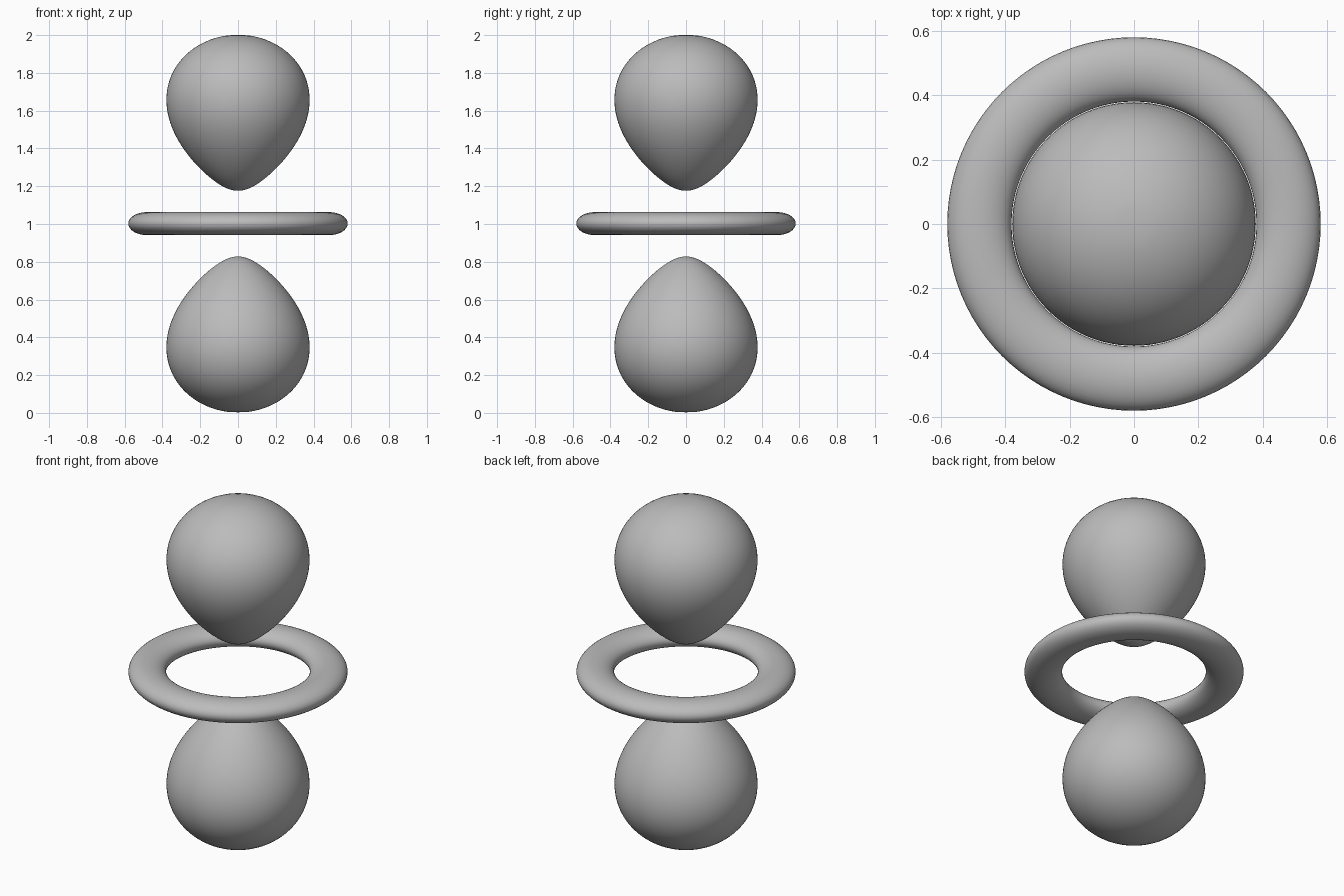
import bpy, bmesh
from math import cos, sin, pi, exp, sqrt, tau

cube = bpy.data.objects.get("Cube")
if cube:
    bpy.data.objects.remove(cube)

grey = bpy.data.materials.new("plain grey")
grey.use_nodes = True
colour = (0.5, 0.5, 0.5, 1)
grey.diffuse_color = colour
grey.node_tree.nodes["Principled BSDF"].inputs["Base Color"].default_value = colour

MIDDLE = 1.002
SEGMENTS = 96


def revolve(name, profile, closed=False):
    """Spin a list of (radius, height) points around the vertical axis."""
    bm = bmesh.new()
    verts = [bm.verts.new((r, 0, z)) for r, z in profile]
    pairs = list(zip(verts, verts[1:]))
    if closed:
        pairs.append((verts[-1], verts[0]))
    edges = [bm.edges.new(p) for p in pairs]
    bmesh.ops.spin(bm, geom=verts + edges, cent=(0, 0, 0), axis=(0, 0, 1),
                   angle=tau, steps=SEGMENTS)
    bmesh.ops.remove_doubles(bm, verts=bm.verts, dist=0.0001)
    bmesh.ops.recalc_face_normals(bm, faces=bm.faces)
    mesh = bpy.data.meshes.new(name)
    bm.to_mesh(mesh)
    bm.free()
    mesh.materials.append(grey)
    mesh.shade_smooth()
    obj = bpy.data.objects.new(name, mesh)
    bpy.context.collection.objects.link(obj)


def lobe_profile(side, steps=48):
    """Teardrop outline: solve the polar angle for each distance from the middle."""
    decay, near, far = 4.235, 0.1745, 0.999
    points = []
    for i in range(steps + 1):
        d = near + (far - near) * (1 - cos(pi * i / steps)) / 2
        c2 = min(1, (1 + 2 * exp(decay * (d - 1)) / d ** 2) / 3)
        if i in (0, steps):
            c2 = 1
        points.append((d * sqrt(1 - c2), MIDDLE + side * d * sqrt(c2)))
    return points


# Mirrored teardrops
revolve("upper_lobe", lobe_profile(1))
revolve("lower_lobe", lobe_profile(-1))

# Flattened ring between them
ring = [(0.481 + 0.1 * cos(tau * i / 32), MIDDLE + 0.061 * sin(tau * i / 32))
        for i in range(32)]
revolve("middle_ring", ring, closed=True)
